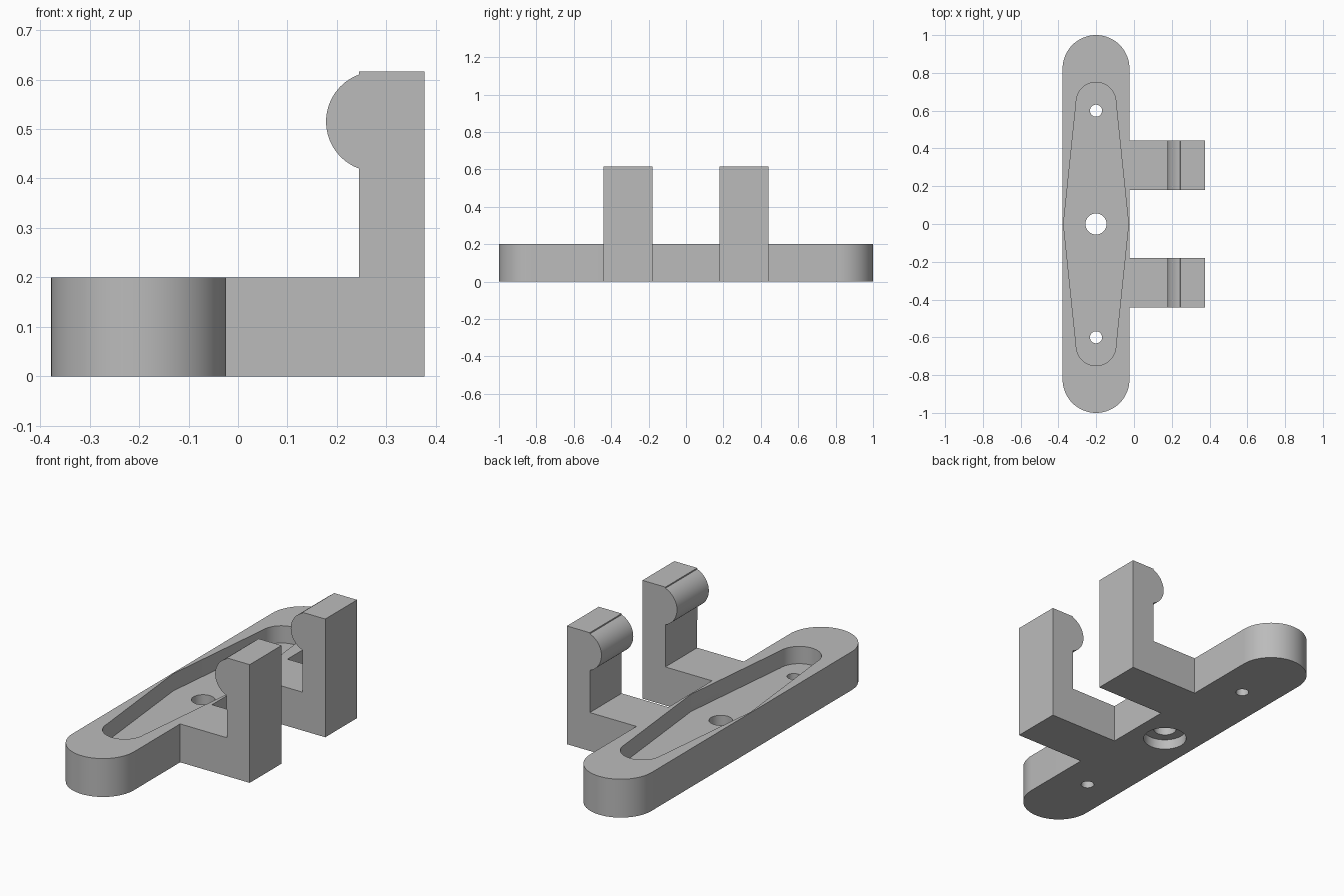
import bpy, bmesh, math

cube = bpy.data.objects.get("Cube")
if cube:
    bpy.data.objects.remove(cube, do_unlink=True)

grey = bpy.data.materials.new("plain grey")
grey.use_nodes = True
grey.diffuse_color = (0.5, 0.5, 0.5, 1)
grey.node_tree.nodes["Principled BSDF"].inputs["Base Color"].default_value = (0.5, 0.5, 0.5, 1)

AXIS = -0.201      # x of the plate's long centre line
HEIGHT = 0.2       # plate thickness
FLOOR = 0.11       # height of the pocket floor


def arc(cx, cy, r, start, end, n=32):
    """Points on an arc, angles in degrees."""
    angles = [math.radians(start + (end - start) * i / n) for i in range(n + 1)]
    return [(cx + r * math.cos(a), cy + r * math.sin(a)) for a in angles]


def prism(name, points, low, high, upright=False):
    """Extrude a profile along z, or along y when upright (profile in xz)."""
    place = (lambda p: (p[0], low, p[1])) if upright else (lambda p: (p[0], p[1], low))
    bm = bmesh.new()
    face = bm.faces.new([bm.verts.new(place(p)) for p in points])
    grown = bmesh.ops.extrude_face_region(bm, geom=[face])["geom"]
    step = (0, high - low, 0) if upright else (0, 0, high - low)
    bmesh.ops.translate(bm, vec=step, verts=[v for v in grown if isinstance(v, bmesh.types.BMVert)])
    bmesh.ops.recalc_face_normals(bm, faces=bm.faces)
    mesh = bpy.data.meshes.new(name)
    bm.to_mesh(mesh)
    bm.free()
    mesh.materials.append(grey)
    obj = bpy.data.objects.new(name, mesh)
    bpy.context.collection.objects.link(obj)
    return obj


def combine(target, tool, operation):
    """Apply a boolean and remove the tool object."""
    bpy.context.view_layer.objects.active = target
    mod = target.modifiers.new("boolean", "BOOLEAN")
    mod.operation, mod.object, mod.solver = operation, tool, "EXACT"
    bpy.ops.object.modifier_apply(modifier=mod.name)
    bpy.data.objects.remove(tool, do_unlink=True)


def round_cutter(name, y, r, low, high):
    return prism(name, arc(AXIS, y, r, 0, 360, 48)[:-1], low, high)


# Long plate with rounded ends
plate = prism("bracket_plate",
              arc(AXIS, 0.823, 0.177, 0, 180) + arc(AXIS, -0.823, 0.177, 180, 360),
              0, HEIGHT)

# Hooked arms: foot, upright post and rounded lip
hook = [(-0.026, 0), (0.377, 0), (0.377, 0.616), (0.245, 0.616)]
hook += arc(0.279, 0.515, 0.101, 110, 250) + [(0.245, HEIGHT), (-0.026, HEIGHT)]
for side in (-1, 1):
    near, far = sorted((side * 0.18, side * 0.442))
    combine(plate, prism("hook_arm", hook, near, far, upright=True), "UNION")

# Pocket, widest at the middle with rounded ends
pocket = arc(AXIS, 0.645, 0.105, 0, 180) + [(AXIS - 0.172, 0)]
pocket += arc(AXIS, -0.645, 0.105, 180, 360) + [(AXIS + 0.172, 0)]
combine(plate, prism("pocket_cutter", pocket, FLOOR, 0.4), "DIFFERENCE")

# Centre hole with a wider recess underneath, and two screw holes
combine(plate, round_cutter("centre_hole_cutter", 0, 0.056, -0.1, 0.4), "DIFFERENCE")
combine(plate, round_cutter("under_recess_cutter", 0, 0.106, -0.1, 0.053), "DIFFERENCE")
for y in (-0.6, 0.6):
    combine(plate, round_cutter("screw_hole_cutter", y, 0.032, -0.1, 0.4), "DIFFERENCE")

# Smooth curves, sharp edges
bpy.ops.object.select_all(action="DESELECT")
plate.select_set(True)
bpy.context.view_layer.objects.active = plate
bpy.ops.object.shade_smooth_by_angle(angle=math.radians(20))
